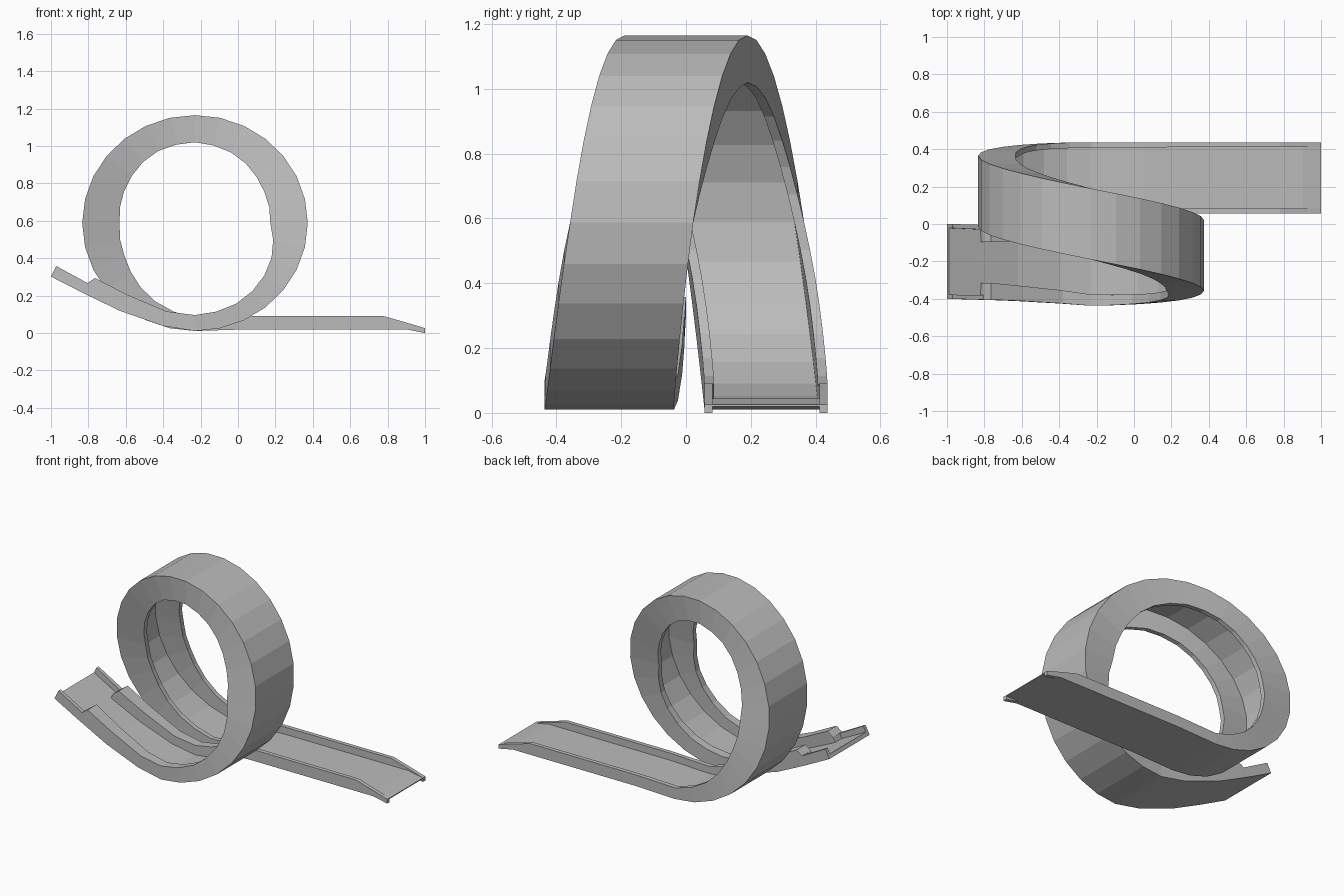
import bpy, math

if "Cube" in bpy.data.objects:
    bpy.data.objects.remove(bpy.data.objects["Cube"])

grey = bpy.data.materials.new("track grey")
grey.diffuse_color = (0.5, 0.5, 0.5, 1)
grey.use_nodes = True
grey.node_tree.nodes["Principled BSDF"].inputs["Base Color"].default_value = grey.diffuse_color


def section(x, y, z, nx, nz, w, h, t, b=0.0):
    """U-shaped track section: floor, two walls of height h and thickness t."""
    f = min(0.025, h * 0.9)
    i = w - t
    outline = [(-w, b), (-i, b), (-i, 0), (i, 0), (i, b), (w, b),
               (w, h), (i, h), (i, f), (-i, f), (-i, h), (-w, h)]
    return [(x + nx * n, y + s, z + nz * n) for s, n in outline]


def sweep(name, rings, cap_start=False, cap_end=False):
    k = len(rings[0])
    verts = [v for r in rings for v in r]
    faces = []
    for r in range(len(rings) - 1):
        a, b = r * k, (r + 1) * k
        for j in range(k):
            m = (j + 1) % k
            faces.append((a + j, b + j, b + m, a + m))
    if cap_start:
        faces.append(tuple(range(k)))
    if cap_end:
        faces.append(tuple(reversed(range(len(verts) - k, len(verts)))))
    me = bpy.data.meshes.new(name)
    me.from_pydata(verts, [], faces)
    me.materials.append(grey)
    ob = bpy.data.objects.new(name, me)
    bpy.context.collection.objects.link(ob)
    return ob


# loop: one turn, shifting from the back lane to the front lane
CX, CZ, RX, RZ = -0.23, 0.588, 0.603, 0.577
HEIGHTS = [.07, .12, .18, .20, .18, .15, .145, .16, .19, .20, .14, .10, .085]
STEPS = 28


def loop_ring(u):
    a = u * 2 * math.pi
    s, c = math.sin(a), math.cos(a)
    p = min(u * 12, 11.999)
    i = int(p)
    h = HEIGHTS[i] + (HEIGHTS[i + 1] - HEIGHTS[i]) * (p - i)
    y = (0.247 if u < 0.5 else 0.237) * math.cos(a / 2)
    w = 0.19 + 0.01 * max(0, u - 0.75) * 4
    t = 0.03 + 0.03 * max(0, u - 0.75) * 4
    return section(CX - RX * s, y, CZ - RZ * c, s, c, w, h, t)


loop = [loop_ring(i / STEPS) for i in range(STEPS + 1)]
sweep("loop", loop)

# straight entry lane, walls tapering down to the tip
entry = [section(1.0, 0.247, 0.02, 0, 1, 0.19, 0.006, 0.025, -0.02),
         section(0.90, 0.247, 0.02, 0, 1, 0.19, 0.036, 0.025),
         section(0.78, 0.247, 0.02, 0, 1, 0.19, 0.07, 0.025),
         section(0.05, 0.247, 0.02, 0, 1, 0.19, 0.07, 0.027),
         loop[0]]
sweep("entry_lane", entry, cap_start=True)

# rising exit lane: thick walls, then a step down to thin walls
exit_rings = [loop[-1]]
for x, y, z, slope, h, t in [(-0.40, -0.225, 0.038, 0.25, 0.08, 0.07),
                             (-0.63, -0.212, 0.118, 0.42, 0.095, 0.08),
                             (-0.81, -0.205, 0.205, 0.50, 0.10, 0.09),
                             (-0.83, -0.205, 0.215, 0.50, 0.058, 0.09),
                             (-0.831, -0.205, 0.2155, 0.50, 0.058, 0.025),
                             (-1.0, -0.20, 0.302, 0.51, 0.063, 0.022)]:
    d = math.hypot(1, slope)
    exit_rings.append(section(x, y, z, slope / d, 1 / d, 0.2, h, t))
sweep("exit_lane", exit_rings, cap_end=True)
